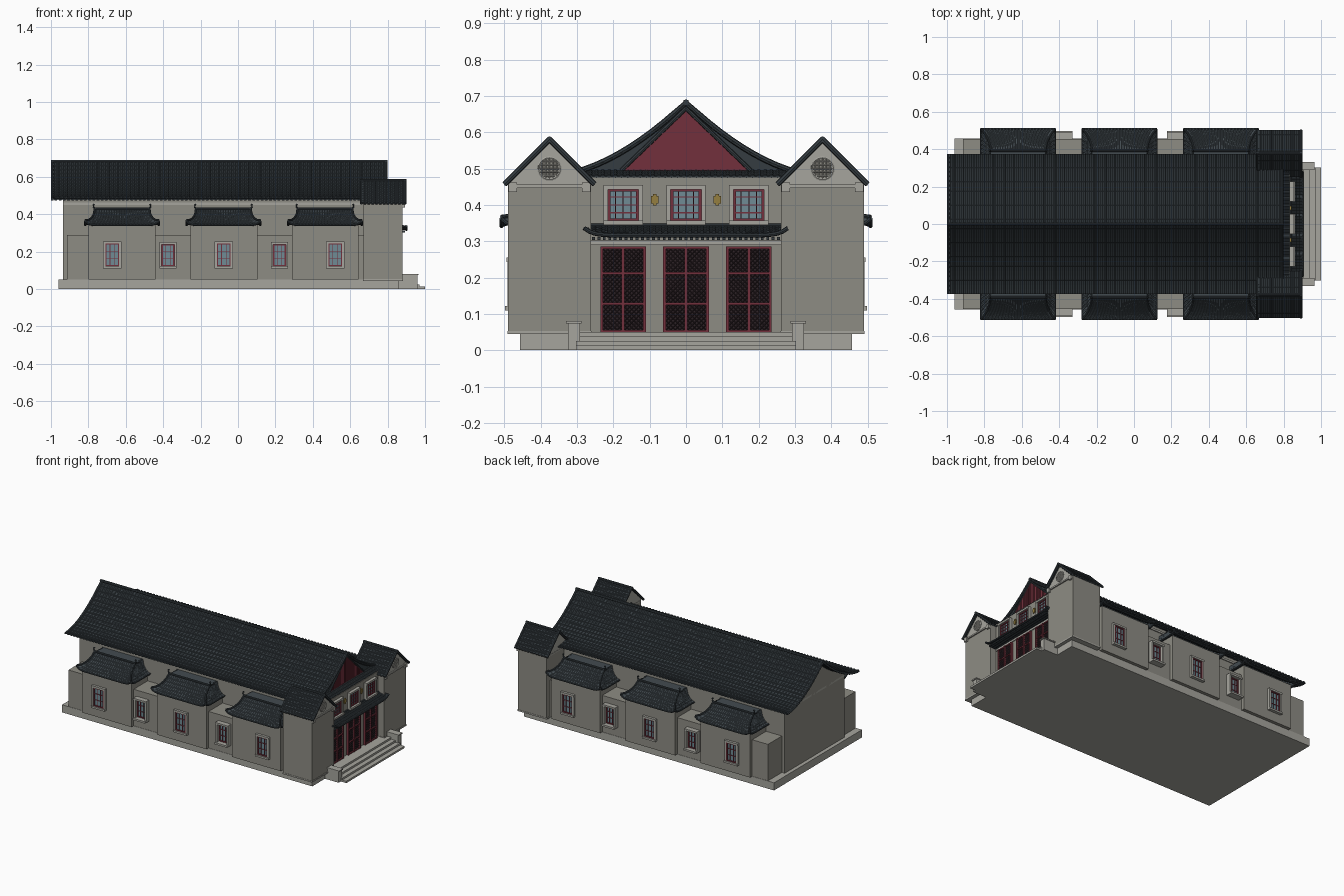
import bpy, bmesh, math
from mathutils import Vector

if "Cube" in bpy.data.objects:
    bpy.data.objects.remove(bpy.data.objects["Cube"])

COL = {"wall": (.27, .262, .23), "stone": (.38, .375, .34), "tile": (.035, .045, .052),
       "slate": (.055, .07, .08), "red": (.17, .03, .045), "glass": (.16, .26, .30),
       "gold": (.30, .21, .05), "dark": (.03, .018, .022)}
MATS = {}
for k, c in COL.items():
    MATS[k] = bpy.data.materials.new(k)
    MATS[k].diffuse_color = (*c, 1)
PARTS = {}


def part(name, mat):
    return PARTS.setdefault(name, (bmesh.new(), mat))[0]


def box(name, mat, a, b):
    bm = part(name, mat)
    r = bmesh.ops.create_cube(bm, size=1)
    for v in r["verts"]:
        v.co = Vector([(a[i] + b[i]) / 2 + v.co[i] * abs(b[i] - a[i]) for i in range(3)])


def prism(name, mat, yz, x0, x1):
    bm = part(name, mat)
    rings = [[bm.verts.new((x, y, z)) for y, z in yz] for x in (x0, x1)]
    n = len(yz)
    bm.faces.new(rings[0])
    bm.faces.new(rings[1][::-1])
    for i in range(n):
        j = (i + 1) % n
        bm.faces.new((rings[0][i], rings[1][i], rings[1][j], rings[0][j]))


def tube(name, mat, pts, r, n=8):
    bm = part(name, mat)
    P = [Vector(p) for p in pts]
    rings = []
    for i, p in enumerate(P):
        q = (P[min(i + 1, len(P) - 1)] - P[max(i - 1, 0)]).to_track_quat('Z', 'Y')
        rings.append([bm.verts.new(p + q @ Vector((r * math.cos(t), r * math.sin(t), 0)))
                      for t in (2 * math.pi * k / n for k in range(n))])
    for A, B in zip(rings, rings[1:]):
        for k in range(n):
            bm.faces.new((A[k], A[(k + 1) % n], B[(k + 1) % n], B[k]))
    bm.faces.new(rings[0][::-1])
    bm.faces.new(rings[-1])


def tiles(name, mat, f, nu, nv, h=.004):
    """Ribbed and stepped tile sheet over f(u, v); v = 0 is the eave."""
    bm = part(name, mat)
    us = [((i + o) / nu, b) for i in range(nu) for o, b in ((0, 0), (.35, 0), (.5, h), (.85, h))] + [(1, 0)]
    vs = [p for j in range(nv) for p in ((j / nv, h * .7), ((j + .96) / nv, 0))] + [(1, 0)]
    g = [[bm.verts.new(Vector(f(u, v)) + Vector((0, 0, b + c))) for u, b in us] for v, c in vs]
    for A, B in zip(g, g[1:]):
        for i in range(len(us) - 1):
            bm.faces.new((A[i], A[i + 1], B[i + 1], B[i]))


def window(name, at, w, z0, z1, proj, bars):
    """Window with stone surround; at(a, d, z) maps across / outward / up."""
    def b(kind, mat, a0, a1, d0, d1, c0, c1):
        box(name + kind, mat, at(a0, d0, c0), at(a1, d1, c1))
    h, t = w / 2, .012
    b("_glass", "glass", -h, h, -.002, .004, z0, z1)
    for s in (-1, 1):
        b("_surround", "stone", s * h, s * (h + t), 0, proj * .7, z0, z1)
        b("_frame", "red", s * h, s * (h - .007), 0, .011, z0, z1)
    b("_surround", "stone", -h - t, h + t, 0, proj, z0 - t, z0)
    b("_surround", "stone", -h - t, h + t, 0, proj * .8, z1, z1 + t)
    b("_frame", "red", -h, h, 0, .011, z0, z0 + .006)
    b("_frame", "red", -h, h, 0, .011, z1 - .006, z1)
    for k in range(1, bars):
        a, z = -h + w * k / bars, z0 + (z1 - z0) * k / bars
        b("_muntins", "red", a - .0015, a + .0015, 0, .009, z0, z1)
        b("_muntins", "dark", -h, h, 0, .008, z - .0015, z + .0015)


def roof_z(y):
    return .478 + .202 * max(0, 1 - abs(y) / .375) ** 1.75


# plinth, main hall and low side aisles
box("plinth", "stone", (-.96, -.457, 0), (.86, .457, .05))
ys = [.31 - .62 * i / 24 for i in range(25)]
prism("main_hall", "wall", [(-.31, .05), (.31, .05)] + [(y, roof_z(y) - .006) for y in ys], -.935, .775)
box("hall_cornice", "stone", (-.935, -.316, .45), (.70, .316, .462))
for s in (-1, 1):
    box("side_aisle", "wall", (-.915, s * .3, .05), (.68, s * .455, .29))

# main roof: two concave tiled slopes, ridge, verge rolls
for s in (-1, 1):
    tiles("main_roof_tiles", "tile", lambda u, v: (-1 + 1.8 * u, s * .375 * (1 - v), roof_z(.375 * (1 - v))), 80, 15)
for x in (-.992, .792):
    tube("roof_verge", "tile", [(x, y * .372 / .31, roof_z(y * .372 / .31) + .002) for y in ys], .008)
tube("main_ridge", "tile", [(-1, 0, .682), (.8, 0, .682)], .009)

# front gable with red boarding and tiled skirt
gy = [.28 - .56 * i / 20 for i in range(21)]
prism("gable_board", "tile", [(-.28, .475), (.28, .475)] + [(y, roof_z(y) - .003) for y in gy], .77, .785)
prism("gable_panel", "red", [(-.172, .495), (.172, .495), (0, .66)], .784, .79)
for i in range(-15, 16):
    y = i * .0108
    box("gable_battens", "red", (.788, y - .0015, .495), (.793, y + .0015, .66 - abs(y) * .96))
for s in (-1, 1):
    tube("gable_trim", "tile", [(.79, s * .178, .495), (.79, 0, .666)], .006)
tiles("skirt_tiles", "tile", lambda u, v: (.832 - .05 * v, -.275 + .55 * u, .477 + .018 * v), 32, 3, .003)

# entrance facade
FX = .835
box("facade_wall", "wall", (.66, -.27, .05), (FX, .27, .475))
box("facade_band", "stone", (FX - .01, -.265, .29), (FX + .006, .265, .302))
for y0 in (-.173, 0, .173):
    window("facade_window", lambda a, d, z: (FX + d, y0 + a, z), .084, .357, .443, .025, 4)
    # lattice double door
    box("door_back", "dark", (FX - .005, y0 - .062, .05), (FX + .003, y0 + .062, .285))
    for a in (-.059, 0, .059):
        box("door_frame", "red", (FX, y0 + a - .004, .05), (FX + .014, y0 + a + .004, .286))
    for z in (.052, .128, .211, .282):
        box("door_frame", "red", (FX, y0 - .062, z - .003), (FX + .012, y0 + .062, z + .004))
    for a0 in (-.055, .004):
        for z0, h in ((.056, .069), (.132, .076), (.215, .064)):
            w = .051
            for k in range(-6, 5):
                c = k * .0125
                lo, hi = max(0, c), min(w, h + c)
                if hi - lo > .006:
                    for m in (0, 1):
                        tube("door_lattice", "dark", [(FX + .005, y0 + a0 + (w - a if m else a), z0 + a - c)
                                                      for a in (lo, hi)], .0016, 4)
for s in (-1, 1):
    box("facade_ornament", "gold", (FX, s * .086 - .01, .404), (FX + .006, s * .086 + .01, .424))
    box("facade_ornament", "gold", (FX, s * .086 - .005, .398), (FX + .008, s * .086 + .005, .43))


def curl(u):
    return .02 * abs(2 * u - 1) ** 12


# entrance canopy with rafters and upturned ends
tiles("canopy_tiles", "tile", lambda u, v: (.9 - .066 * v, -.28 + .56 * u, .317 + .024 * v ** 1.3 + curl(u) * (1 - v)), 34, 4, .004)
tube("canopy_eave", "tile", [(.9, -.28 + .56 * i / 40, .316 + curl(i / 40)) for i in range(41)], .006)
tube("canopy_ridge", "tile", [(FX + .003, -.262, .343), (FX + .003, .262, .343)], .006)
for i in range(-17, 18):
    box("canopy_rafters", "tile", (FX, i * .015 - .004, .303), (.893, i * .015 + .004, .312))

# corner towers
for s in (-1, 1):
    cy = .376
    box("tower", "wall", (.67, s * .262, .05), (.88, s * .49, .455))
    box("tower_foot", "stone", (.667, s * .26, .044), (.883, s * .492, .053))
    prism("tower_gable", "stone", [(s * .262, .45), (s * .49, .45), (s * .49, .462), (s * cy, .575), (s * .262, .462)], .67, .881)
    box("tower_string", "stone", (.668, s * .27, .447), (.888, s * .482, .456))
    for y in (.275, .477):
        box("tower_bracket", "stone", (.87, s * (y - .012), .435), (.892, s * (y + .012), .462))
    for e in (-1, 1):
        tiles("tower_roof_tiles", "tile", lambda u, v: (.655 + .245 * u, s * cy + e * .126 * (1 - v), .455 + .125 * v), 12, 10)
        for x in (.66, .893):
            tube("tower_verge", "tile", [(x, s * cy + e * .124, .457), (x, s * cy, .581)], .008)
    tube("tower_ridge", "tile", [(.652, s * cy, .581), (.9, s * cy, .581)], .008)
    # round medallion with lattice
    ring = [(.883, s * cy + .03 * math.cos(t), .5 + .03 * math.sin(t)) for t in (i * math.pi / 12 for i in range(25))]
    tube("medallion_rim", "stone", ring, .004, 6)
    tube("medallion", "wall", [(.87, s * cy, .5), (.883, s * cy, .5)], .03, 24)
    for k in range(-2, 3):
        o, c = k * .01, math.sqrt(.03 ** 2 - (k * .01) ** 2)
        tube("medallion_lattice", "stone", [(.884, s * cy + o, .5 - c), (.884, s * cy + o, .5 + c)], .002, 4)
        tube("medallion_lattice", "stone", [(.884, s * cy - c, .5 + o), (.884, s * cy + c, .5 + o)], .002, 4)

# projecting side bays with hipped, upturned roofs
for s in (-1, 1):
    for x0, x1, cx in ((-.8, -.44, -.62), (-.255, .105, -.078), (.29, .645, .465)):
        box("side_bay", "wall", (x0, s * .3, .05), (x1, s * .478, .345))
        hw = lambda v: .147 + .05 * (1 - v) ** 2
        yf = lambda v: .508 - .113 * v
        zz = lambda v: .343 + .08 * v ** 1.3
        tiles("bay_roof_tiles", "slate", lambda u, v: (cx + (2 * u - 1) * hw(v), s * yf(v), zz(v) + curl(u) * (1 - v) ** 2), 22, 6, .003)
        tube("bay_eave", "tile", [(cx + .197 * (i / 15 - 1), s * .508, .342 + curl(i / 30)) for i in range(31)], .006)
        for e in (-1, 1):
            tiles("bay_roof_tiles", "slate", lambda u, v: (cx + e * hw(v), s * (.31 + (yf(v) - .31) * u),
                  zz(v) + .02 * u ** 12 * (1 - v) ** 2), 9, 6, .003)
            tube("bay_eave", "tile", [(cx + e * .197, s * (.31 + .198 * i / 15), .342 + .02 * (i / 15) ** 12) for i in range(16)], .006)
            tube("bay_hip", "tile", [(cx + e * hw(v), s * yf(v), zz(v) + .004 + .02 * (1 - v) ** 2) for v in (0, .2, .4, .6, .8, 1)], .006)
            tube("bay_horn", "tile", [(cx + e * (.135 + a), s * .393, .43 + b) for a, b in
                 ((0, 0), (.012, .002), (.019, .009), (.019, .018), (.012, .023))], .005)
        tube("bay_ridge", "tile", [(cx - .147, s * .393, .428), (cx + .147, s * .393, .428)], .007)
        box("bay_roof_top", "slate", (cx - .147, s * .3, .4), (cx + .147, s * .395, .424))
    # evenly spaced windows, alternating bay and aisle
    for i in range(5):
        x, bay = -.672 + .298 * i, i % 2 == 0
        y0 = .478 if bay else .455
        window("side_window", lambda a, d, z: (x + a, s * (y0 + d), z), .074 if bay else .068,
               .122, .243 if bay else .238, .02 if bay else .042, 3)

# entrance steps and cheek walls
for i in range(4):
    box("steps", "stone", (.83, -.303, i * .0125), (1 - i * .03, .303, (i + 1) * .0125))
for s in (-1, 1):
    box("step_cheek", "stone", (.85, s * .292, 0), (.96, s * .325, .074))
    box("step_cheek_cap", "stone", (.85, s * .288, .074), (.966, s * .331, .081))

# turn the collected parts into objects
for name, (bm, mat) in PARTS.items():
    if "tiles" not in name:
        bmesh.ops.recalc_face_normals(bm, faces=bm.faces)
    else:
        for f in bm.faces:
            f.normal_update()
        bmesh.ops.reverse_faces(bm, faces=[f for f in bm.faces if f.calc_center_median() and f.normal.z < -1e-6])
    me = bpy.data.meshes.new(name)
    bm.to_mesh(me)
    bm.free()
    me.materials.append(MATS[mat])
    ob = bpy.data.objects.new(name, me)
    bpy.context.collection.objects.link(ob)
    if "tiles" in name:
        m = ob.modifiers.new("thickness", "SOLIDIFY")
        m.thickness = .007
        m.offset = -1

for m in bpy.data.materials:
    if m.users and not m.is_grease_pencil:
        m.use_nodes = True
        m.node_tree.nodes["Principled BSDF"].inputs["Base Color"].default_value = m.diffuse_color
